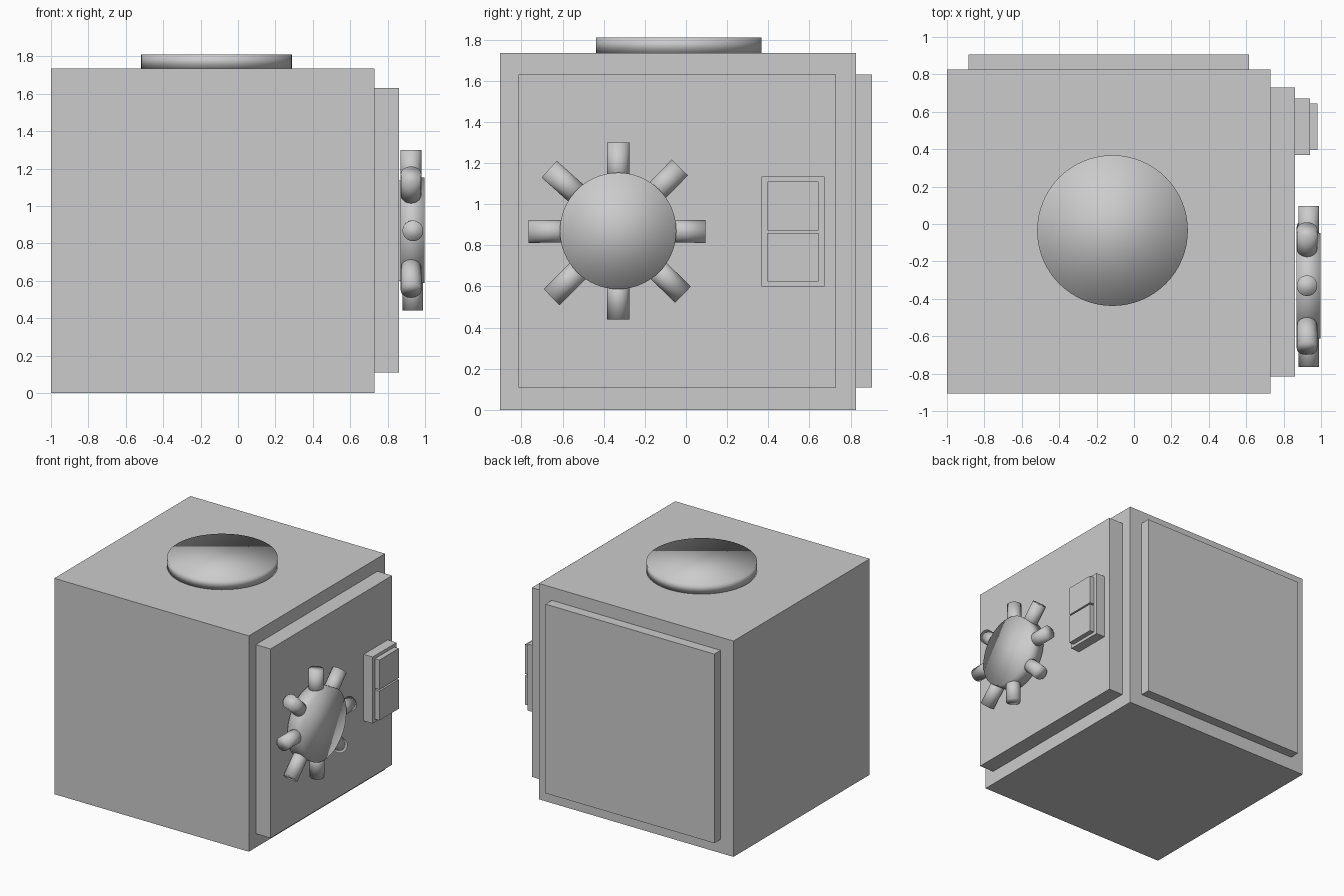
import bpy
from mathutils import Vector

if "Cube" in bpy.data.objects:
    bpy.data.objects.remove(bpy.data.objects["Cube"])


def box(name, x, y, z):
    bpy.ops.mesh.primitive_cube_add(size=1)
    o = bpy.context.object
    o.name = name
    o.location = [(a + b) / 2 for a, b in (x, y, z)]
    o.scale = [b - a for a, b in (x, y, z)]
    bpy.ops.object.transform_apply(location=False, rotation=False, scale=True)
    return o


def cylinder(name, start, end, radius, sides):
    a, b = Vector(start), Vector(end)
    d = b - a
    bpy.ops.mesh.primitive_cylinder_add(vertices=sides, radius=radius,
                                        depth=d.length, location=(a + b) / 2)
    o = bpy.context.object
    o.name = name
    o.rotation_euler = d.to_track_quat('Z', 'Y').to_euler()
    bpy.ops.object.shade_smooth()
    return o


# Safe body, door and back panel
box("safe_body", (-1.0, 0.73), (-0.905, 0.825), (0, 1.735))
box("door", (0.73, 0.86), (-0.815, 0.73), (0.11, 1.63))
box("back_panel", (-0.885, 0.615), (0.825, 0.905), (0.11, 1.63))

# Round plate on top
cylinder("top_plate", (-0.115, -0.035, 1.735), (-0.115, -0.035, 1.81), 0.403, 64)

# Door wheel: hub and eight radial handles
hub_y, hub_z = -0.33, 0.87
cylinder("wheel_hub", (0.868, hub_y, hub_z), (0.997, hub_y, hub_z), 0.283, 64)
tips = [(0.925, -0.33, 1.30), (0.925, -0.03, 1.178), (0.935, 0.095, 0.867),
        (0.925, -0.015, 0.56), (0.935, -0.33, 0.44), (0.925, -0.653, 0.548),
        (0.935, -0.765, 0.867), (0.925, -0.665, 1.17)]
for i, tip in enumerate(tips):
    tip = Vector(tip)
    centre = Vector((tip.x, hub_y, hub_z))
    cylinder(f"wheel_handle_{i + 1}", centre.lerp(tip, 0.5), tip, 0.055, 32)

# Keypad with two buttons
box("keypad_base", (0.86, 0.94), (0.368, 0.672), (0.60, 1.135))
for name, z in (("lower_button", (0.625, 0.86)), ("upper_button", (0.873, 1.11))):
    box(name, (0.94, 0.98), (0.395, 0.643), z)
